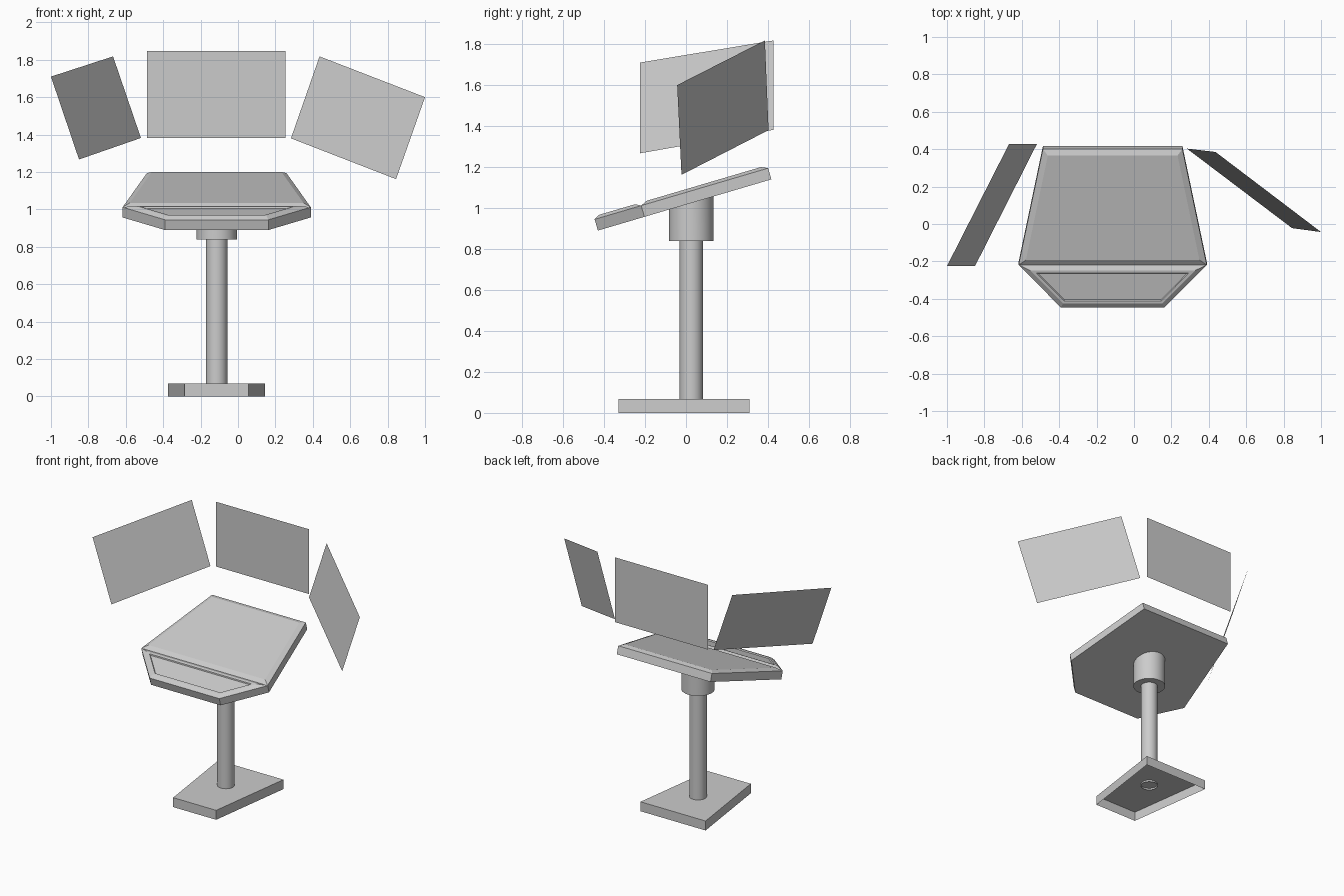
import bpy, bmesh
from math import atan
from mathutils import Matrix, Vector

if "Cube" in bpy.data.objects:
    bpy.data.objects.remove(bpy.data.objects["Cube"])

CX, CY = -0.114, 0.026          # post axis
SLOPE = 0.295                   # rise of the desk per unit of depth
FRONT = Vector((CX, -0.43, 0.89))  # front lower edge of the desk


def finish(name, bm, smooth=False):
    mesh = bpy.data.meshes.new(name)
    bm.to_mesh(mesh)
    bm.free()
    obj = bpy.data.objects.new(name, mesh)
    bpy.context.collection.objects.link(obj)
    if smooth:
        bpy.context.view_layer.objects.active = obj
        obj.select_set(True)
        bpy.ops.object.shade_smooth_by_angle()
        obj.select_set(False)
    return obj


def tube(name, radius, z0, z1, caps, slanted=False):
    bm = bmesh.new()
    bmesh.ops.create_cone(bm, cap_ends=caps, segments=32, radius1=radius,
                          radius2=radius, depth=z1 - z0,
                          matrix=Matrix.Translation((CX, CY, (z0 + z1) / 2)))
    if slanted:  # shear the top to meet the desk underside
        for v in bm.verts:
            if v.co.z > (z0 + z1) / 2:
                v.co.z = FRONT.z + (v.co.y - FRONT.y) * SLOPE + 0.005
    return finish(name, bm, True)


def prism_walls(bm, low, high):
    n = len(low)
    for i in range(n):
        j = (i + 1) % n
        bm.faces.new((low[i], low[j], high[j], high[i]))


# Base: tapered plate, open underneath
bm = bmesh.new()
outline = [(-0.171, -0.33), (0.171, -0.33), (0.259, 0.31), (-0.259, 0.31)]
low, high = ([bm.verts.new((CX + x, y, z)) for x, y in outline] for z in (0, 0.068))
prism_walls(bm, low, high)
bm.faces.new(high)
finish("base", bm)

# Post and collar
tube("post", 0.057, 0.055, 0.86, False)
tube("collar", 0.109, 0.84, 1.05, True, slanted=True)

# Desk: six-sided slab with two raised, bevelled panels on top
bm = bmesh.new()
outline = [(-0.277, 0), (0.277, 0), (0.503, 0.237), (0.373, 0.883),
           (-0.373, 0.883), (-0.503, 0.237)]
low, high = ([bm.verts.new((x, u, h)) for x, u in outline] for h in (0, 0.057))
prism_walls(bm, low, high)
bm.faces.new(low[::-1])
lower = bm.faces.new((high[0], high[1], high[2], high[5]))
upper = bm.faces.new((high[5], high[2], high[3], high[4]))
bm.normal_update()
for face, width, depth in ((upper, 0.032, 0.015), (lower, 0.027, 0.015),
                           (lower, 0.014, 0.0), (lower, 0.004, -0.008)):
    bmesh.ops.inset_individual(bm, faces=[face], thickness=width, depth=depth,
                               use_even_offset=True)
bm.transform(Matrix.Translation(FRONT) @ Matrix.Rotation(atan(SLOPE), 4, 'X'))
finish("desk", bm)

# Floating screens: thin sheets around the desk
screens = {
    "left_screen": [(-0.85, -0.225, 1.267), (-0.519, 0.428, 1.382),
                    (-0.668, 0.428, 1.818), (-1.0, -0.225, 1.71)],
    "centre_screen": [(-0.487, 0.443, 1.382), (0.255, 0.443, 1.382),
                      (0.255, 0.443, 1.848), (-0.487, 0.443, 1.848)],
    "right_screen": [(0.283, 0.403, 1.38), (0.845, -0.022, 1.162),
                     (1.0, -0.043, 1.60), (0.436, 0.385, 1.818)],
}
for name, corners in screens.items():
    bm = bmesh.new()
    bm.faces.new([bm.verts.new(c) for c in corners])
    finish(name, bm)
